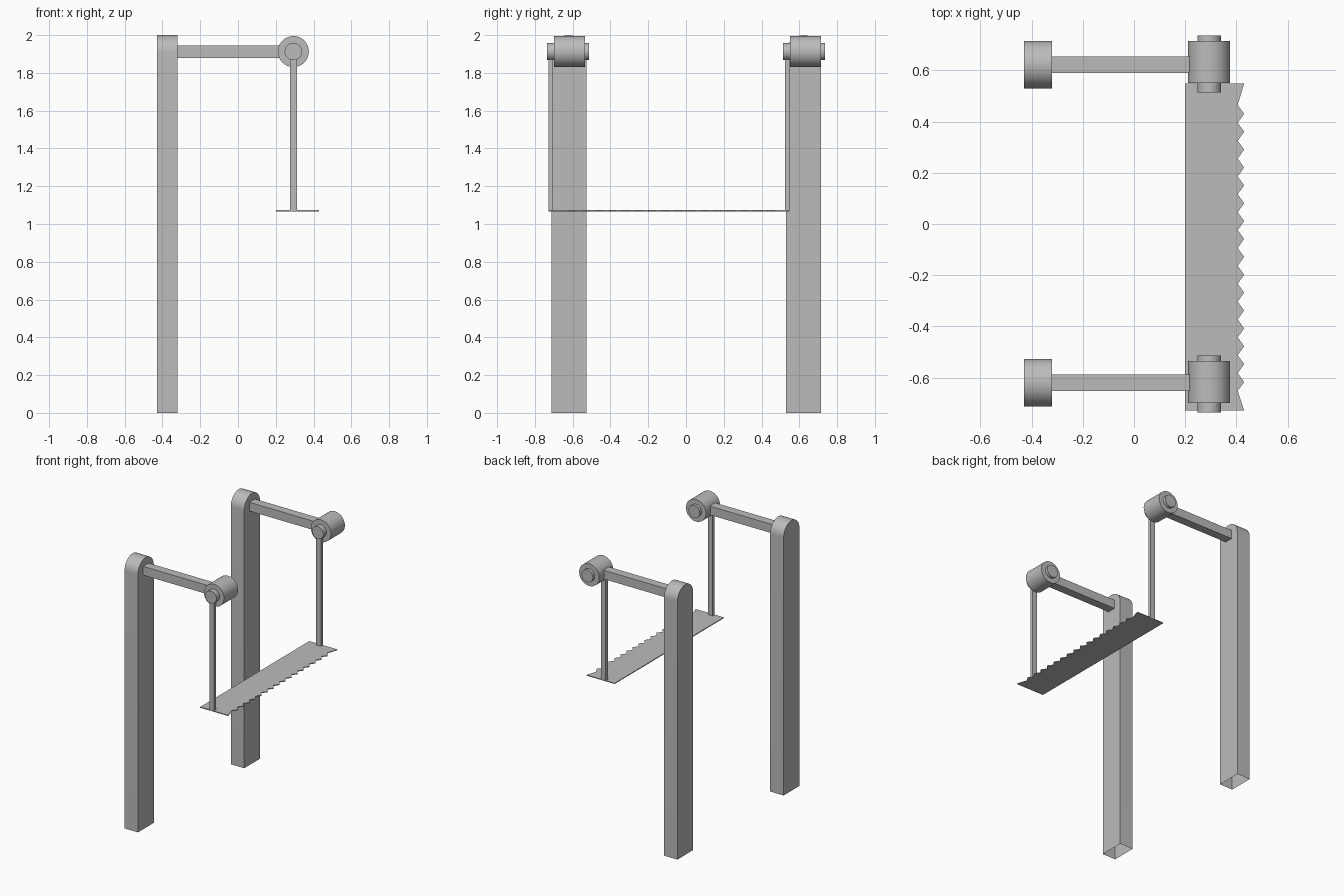
import bpy, bmesh, math
from mathutils import Matrix

old = bpy.data.objects.get("Cube")
if old:
    bpy.data.objects.remove(old, do_unlink=True)

grey = bpy.data.materials.new("plain grey")
grey.use_nodes = True
colour = (0.5, 0.5, 0.5, 1)
grey.diffuse_color = colour
grey.node_tree.nodes["Principled BSDF"].inputs["Base Color"].default_value = colour


def finish(name, bm, smooth=False):
    bmesh.ops.recalc_face_normals(bm, faces=bm.faces)
    mesh = bpy.data.meshes.new(name)
    bm.to_mesh(mesh)
    bm.free()
    mesh.materials.append(grey)
    obj = bpy.data.objects.new(name, mesh)
    bpy.context.collection.objects.link(obj)
    if smooth:
        bpy.ops.object.select_all(action="DESELECT")
        obj.select_set(True)
        bpy.context.view_layer.objects.active = obj
        bpy.ops.object.shade_smooth_by_angle(angle=math.radians(35))
    return obj


def box(name, low, high):
    bm = bmesh.new()
    size = [b - a for a, b in zip(low, high)]
    mid = [(a + b) / 2 for a, b in zip(low, high)]
    bmesh.ops.create_cube(bm, size=1, matrix=Matrix.Translation(mid) @ Matrix.Diagonal((*size, 1)))
    return finish(name, bm)


def cylinder_y(name, x, z, radius, y0, y1):
    bm = bmesh.new()
    place = Matrix.Translation((x, (y0 + y1) / 2, z)) @ Matrix.Rotation(math.pi / 2, 4, "X")
    bmesh.ops.create_cone(bm, cap_ends=True, segments=48, radius1=radius, radius2=radius,
                          depth=y1 - y0, matrix=place)
    return finish(name, bm, True)


def extrude_profile(bm, points, offset):
    face = bm.faces.new([bm.verts.new(p) for p in points])
    result = bmesh.ops.extrude_face_region(bm, geom=[face], use_keep_orig=True)
    moved = [v for v in result["geom"] if isinstance(v, bmesh.types.BMVert)]
    bmesh.ops.translate(bm, verts=moved, vec=offset)


def post(name, y, half=0.0925, x0=-0.43, x1=-0.32):
    # round-topped shell, open underneath
    bm = bmesh.new()
    arch = [(x0, y + half * math.cos(math.pi * i / 24),
             2 - half + half * math.sin(math.pi * i / 24)) for i in range(25)]
    extrude_profile(bm, [(x0, y + half, 0)] + arch + [(x0, y - half, 0)], (x1 - x0, 0, 0))
    bm.normal_update()
    base = [f for f in bm.faces if f.calc_center_median().z < 0.01]
    bmesh.ops.delete(bm, geom=base, context="FACES_ONLY")
    return finish(name, bm, True)


# Two matching stands; both hangers hang on the front ends of the pins
PIN_X, PIN_Z = 0.293, 1.913
BLADE_Z = 1.07
for side, y, barrel_y in (("front", -0.62, -0.617), ("back", 0.622, 0.632)):
    post(side + "_post", y)
    box(side + "_arm", (-0.33, y - 0.032, 1.88), (0.23, y + 0.032, 1.945))
    cylinder_y(side + "_barrel", PIN_X, PIN_Z, 0.082, barrel_y - 0.082, barrel_y + 0.082)
    pin_y = math.copysign(0.625, y)
    cylinder_y(side + "_pin", PIN_X, PIN_Z, 0.046, pin_y - 0.111, pin_y + 0.111)
    front = pin_y - 0.102
    box(side + "_hanger", (PIN_X - 0.019, front, BLADE_Z), (PIN_X + 0.019, front + 0.024, 1.88))

# Hanging blade with a toothed edge
TIP, VALLEY, PITCH, TEETH = 0.43, 0.405, 0.0698, 16
y_min, y_max, first = -0.728, 0.548, -0.617
outline = [(0.2, y_max), (0.2, y_min), (TIP, y_min), (VALLEY, first - PITCH / 2)]
for i in range(TEETH):
    outline += [(TIP, first + i * PITCH), (VALLEY, first + (i + 0.5) * PITCH)]
outline.append((TIP, y_max))
bm = bmesh.new()
extrude_profile(bm, [(x, y, BLADE_Z - 0.003) for x, y in outline], (0, 0, 0.006))
finish("toothed_blade", bm)
